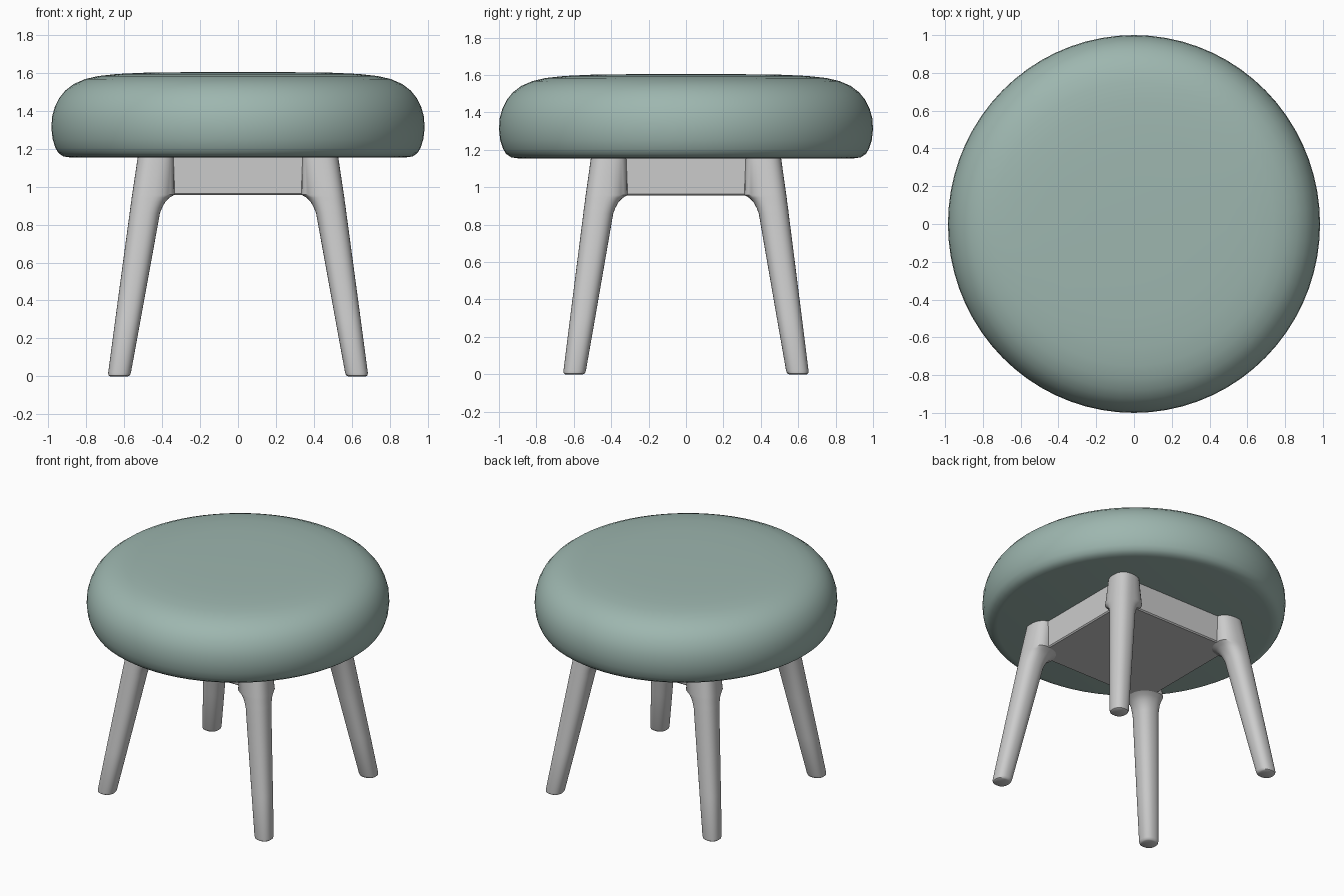
import bpy, bmesh, math

if "Cube" in bpy.data.objects:
    bpy.data.objects.remove(bpy.data.objects["Cube"])


def skin_rings(name, rings, angle=40):
    """Closed smooth solid through a stack of equal-sized point rings."""
    bm = bmesh.new()
    loops = [[bm.verts.new(p) for p in ring] for ring in rings]
    n = len(loops[0])
    for low, high in zip(loops, loops[1:]):
        for i in range(n):
            j = (i + 1) % n
            bm.faces.new((low[i], low[j], high[j], high[i]))
    bm.faces.new(loops[0][::-1])
    bm.faces.new(loops[-1])
    bmesh.ops.recalc_face_normals(bm, faces=bm.faces)
    mesh = bpy.data.meshes.new(name)
    bm.to_mesh(mesh)
    bm.free()
    obj = bpy.data.objects.new(name, mesh)
    bpy.context.collection.objects.link(obj)
    bpy.ops.object.select_all(action='DESELECT')
    obj.select_set(True)
    bpy.context.view_layer.objects.active = obj
    bpy.ops.object.shade_smooth_by_angle(angle=math.radians(angle))
    return obj


# Padded seat: radius and height profile, slightly narrower in x
profile = [(0.90, 1.155), (0.935, 1.16), (0.962, 1.178), (0.978, 1.205),
           (0.993, 1.25), (1.0, 1.31), (0.996, 1.37), (0.982, 1.42),
           (0.958, 1.468), (0.925, 1.508), (0.88, 1.542), (0.82, 1.568),
           (0.75, 1.584), (0.65, 1.595), (0.5, 1.602), (0.25, 1.605)]
SIDES = 72
turns = [2 * math.pi * i / SIDES for i in range(SIDES)]
seat = skin_rings("seat", [[(0.985 * r * math.cos(a), r * math.sin(a), z)
                            for a in turns] for r, z in profile], 50)
green = bpy.data.materials.new("sage_fabric")
green.diffuse_color = (0.34, 0.47, 0.43, 1)
green.use_nodes = True
green.node_tree.nodes["Principled BSDF"].inputs["Base Color"].default_value = green.diffuse_color
seat.data.materials.append(green)

# Solid apron block under the seat, with softened edges
skin_rings("apron", [[(sx * (0.465 - d), sy * (0.445 - d), z) for sx, sy in
                      ((-1, -1), (1, -1), (1, 1), (-1, 1))]
                     for z, d in ((0.957, 0.008), (0.965, 0), (1.17, 0))], 30)

# Splayed legs: height, half width, inward flare that blends into the apron
stations = [(0, 0.048, 0), (0.005, 0.056, 0), (0.018, 0.06, 0),
            (0.3, 0.067, 0), (0.6, 0.074, 0), (0.86, 0.08, 0),
            (0.89, 0.081, 0.006), (0.92, 0.081, 0.018),
            (0.943, 0.082, 0.036), (0.958, 0.082, 0.06),
            (1.17, 0.084, 0.02)]


def leg_ring(sx, sy, z, half, flare):
    cx, cy = 0.628 - 0.158 * z, 0.598 - 0.15 * z
    ring = []
    for i in range(32):
        a = 2 * math.pi * i / 32
        u, v = (math.copysign(abs(t) ** 0.85, t) for t in (math.cos(a), math.sin(a)))
        x = cx + u * (half + (flare if u < 0 else 0))
        y = cy + v * (half + (flare if v < 0 else 0))
        ring.append((sx * x, sy * y, z))
    return ring


for sx, side in ((-1, "left"), (1, "right")):
    for sy, end in ((-1, "front"), (1, "back")):
        skin_rings(f"{end}_{side}_leg", [leg_ring(sx, sy, *s) for s in stations])
